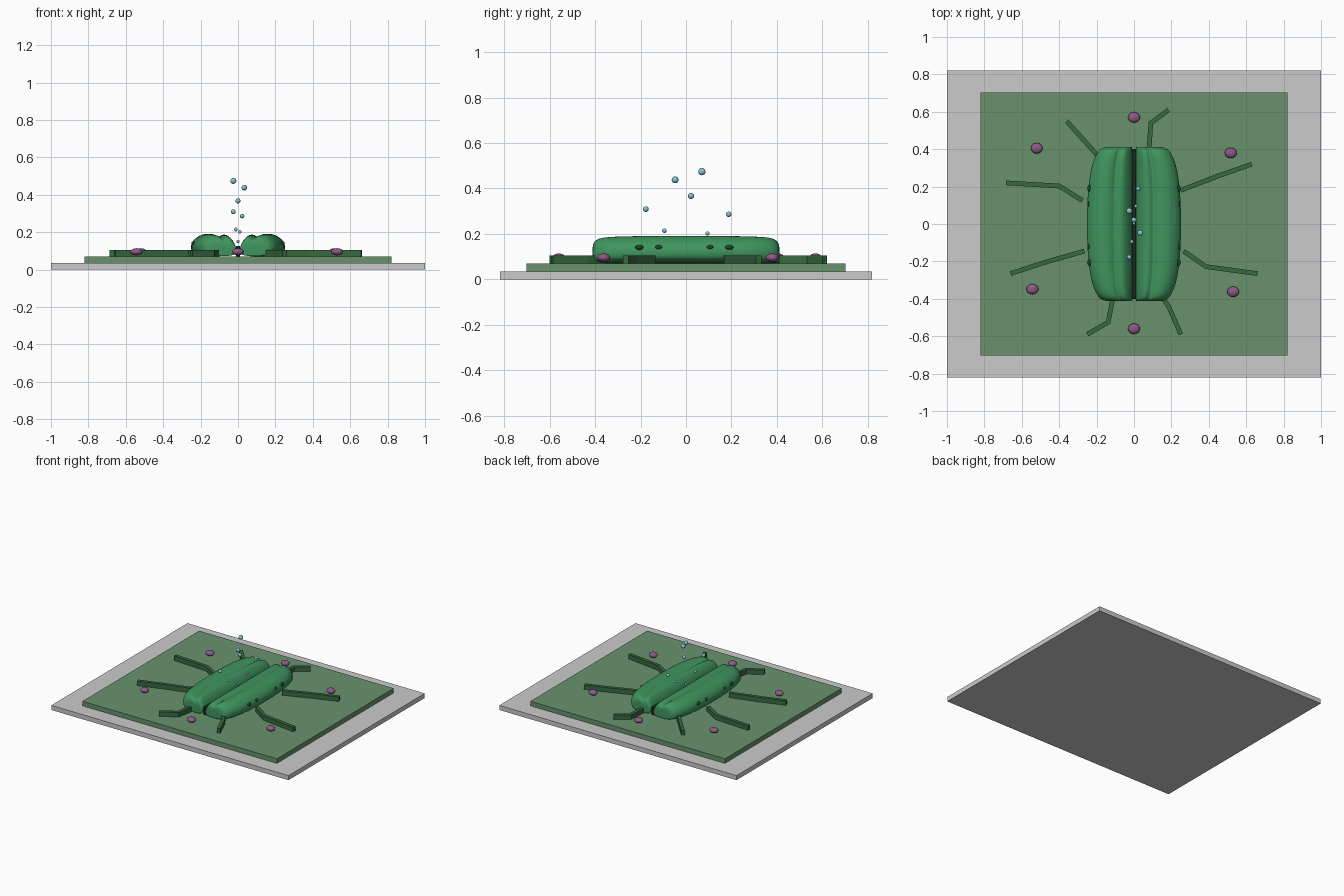
import bpy, bmesh, math
from mathutils import Vector

if "Cube" in bpy.data.objects:
    bpy.data.objects.remove(bpy.data.objects["Cube"])


def material(name, rgb):
    m = bpy.data.materials.new(name)
    m.diffuse_color = (*rgb, 1)
    m.use_nodes = True
    m.node_tree.nodes["Principled BSDF"].inputs["Base Color"].default_value = m.diffuse_color
    return m


LEAF = material("leaf_green", (0.14, 0.29, 0.15))
CELL = material("cell_green", (0.05, 0.30, 0.11))
LINE = material("line_green", (0.04, 0.14, 0.05))
DARK = material("dark_green", (0.01, 0.06, 0.02))
PORE = material("pore_dark", (0.01, 0.02, 0.01))
PURPLE = material("purple", (0.27, 0.10, 0.25))
WATER = material("water_blue", (0.25, 0.55, 0.65))


def finish(name, bm, mat=None, smooth=False):
    bmesh.ops.recalc_face_normals(bm, faces=bm.faces[:])
    for f in bm.faces:
        f.smooth = smooth
    me = bpy.data.meshes.new(name)
    bm.to_mesh(me)
    bm.free()
    ob = bpy.data.objects.new(name, me)
    bpy.context.collection.objects.link(ob)
    if mat:
        me.materials.append(mat)
    return ob


def box(name, hx, hy, z0, z1, mat=None):
    bm = bmesh.new()
    bmesh.ops.create_cube(bm, size=1)
    for v in bm.verts:
        v.co = (v.co.x * 2 * hx, v.co.y * 2 * hy, z0 + (v.co.z + 0.5) * (z1 - z0))
    return finish(name, bm, mat)


def ball(name, loc, size, mat):
    bm = bmesh.new()
    bmesh.ops.create_uvsphere(bm, u_segments=24, v_segments=14, radius=1)
    for v in bm.verts:
        v.co = Vector(a * s for a, s in zip(v.co, size)) + Vector(loc)
    return finish(name, bm, mat, True)


def wall(name, path, width, z0, z1, mat):
    """Upright strip of constant width following a path, with mitred bends."""
    pts = [Vector(p) for p in path]
    rows = []
    for i, p in enumerate(pts):
        a = (p - pts[i - 1]).normalized() if i else None
        b = (pts[i + 1] - p).normalized() if i < len(pts) - 1 else None
        d = ((a or b) + (b or a)).normalized()
        n = Vector((-d.y, d.x)) * (width / 2 / d.dot(a or b))
        rows.append([(*(p + n), z0), (*(p - n), z0), (*(p - n), z1), (*(p + n), z1)])
    bm = bmesh.new()
    loft(bm, rows)
    return finish(name, bm, mat)


def loft(bm, rows):
    rings = [[bm.verts.new(c) for c in r] for r in rows]
    for r, s in zip(rings, rings[1:]):
        for k in range(len(r)):
            j = (k + 1) % len(r)
            bm.faces.new((r[k], r[j], s[j], s[k]))
    bm.faces.new(rings[0])
    bm.faces.new(rings[-1])


# base plate and leaf surface
box("base_plate", 1.0, 0.82, 0, 0.035)
box("leaf_surface", 0.82, 0.703, 0.035, 0.07, LEAF)

# raised cell boundaries
PATHS = [
    [(-0.36, 0.55), (-0.18, 0.35)],
    [(0.08, 0.39), (0.09, 0.54), (0.185, 0.61)],
    [(-0.685, 0.22), (-0.40, 0.203), (-0.275, 0.125)],
    [(0.63, 0.32), (0.45, 0.257), (0.25, 0.18)],
    [(-0.66, -0.265), (-0.46, -0.2), (-0.265, -0.145)],
    [(0.66, -0.265), (0.385, -0.228), (0.265, -0.145)],
    [(-0.25, -0.59), (-0.138, -0.525), (-0.11, -0.38)],
    [(0.25, -0.59), (0.185, -0.44), (0.13, -0.36)],
]
for i, p in enumerate(PATHS):
    wall(f"cell_boundary_{i + 1}", p, 0.025, 0.07, 0.105, LINE)

# two swollen guard cells, each a lobed section lofted along y
SECTION = [(0.009, 0.07), (0.009, 0.125), (0.032, 0.162), (0.062, 0.189), (0.09, 0.186),
           (0.107, 0.170), (0.125, 0.189), (0.17, 0.194), (0.215, 0.180),
           (0.252, 0.146), (0.255, 0.105), (0.235, 0.07)]
HALF = [(0, 1, 1), (0.15, 0.985, 1), (0.27, 0.93, 0.98), (0.345, 0.85, 0.96),
        (0.39, 0.75, 0.90), (0.41, 0.65, 0.75), (0.412, 0.50, 0.45)]
STATIONS = [(-y, a, b) for y, a, b in HALF[:0:-1]] + HALF
for side, name in ((-1, "left"), (1, "right")):
    bm = bmesh.new()
    loft(bm, [[(side * (0.009 + (x - 0.009) * sx), y, 0.07 + (z - 0.07) * sz)
               for x, z in SECTION] for y, sx, sz in STATIONS])
    cell = finish(f"{name}_guard_cell", bm, CELL, True)
    cell.modifiers.new("smooth", "SUBSURF").levels = 2
    cell.modifiers["smooth"].render_levels = 2
    # dark grains on the outer flank
    for k, y in enumerate((-0.205, -0.12, 0.105, 0.19)):
        ball(f"{name}_grain_{k + 1}", (side * 0.236, y, 0.14), (0.014, 0.019, 0.011), DARK)

# dark slit between the cells
box("pore_slit", 0.011, 0.40, 0.07, 0.125, PORE)

# purple nodules
for i, (x, y) in enumerate([(0, 0.57), (-0.52, 0.405), (0.517, 0.38),
                            (-0.543, -0.348), (0.53, -0.362), (0, -0.56)]):
    ball(f"nodule_{i + 1}", (x, y, 0.095), (0.032, 0.028, 0.019), PURPLE)

# rising vapour droplets
DROPS = [(-0.025, 0.07, 0.474, 0.016), (0.034, -0.048, 0.438, 0.015), (0, 0.022, 0.367, 0.0135),
         (-0.025, -0.177, 0.309, 0.0125), (0.022, 0.188, 0.286, 0.012),
         (-0.012, -0.095, 0.214, 0.010), (0.010, 0.095, 0.202, 0.009), (0, 0.003, 0.15, 0.009)]
for i, (x, y, z, r) in enumerate(DROPS):
    ball(f"droplet_{i + 1}", (x, y, z), (r, r, r), WATER)
